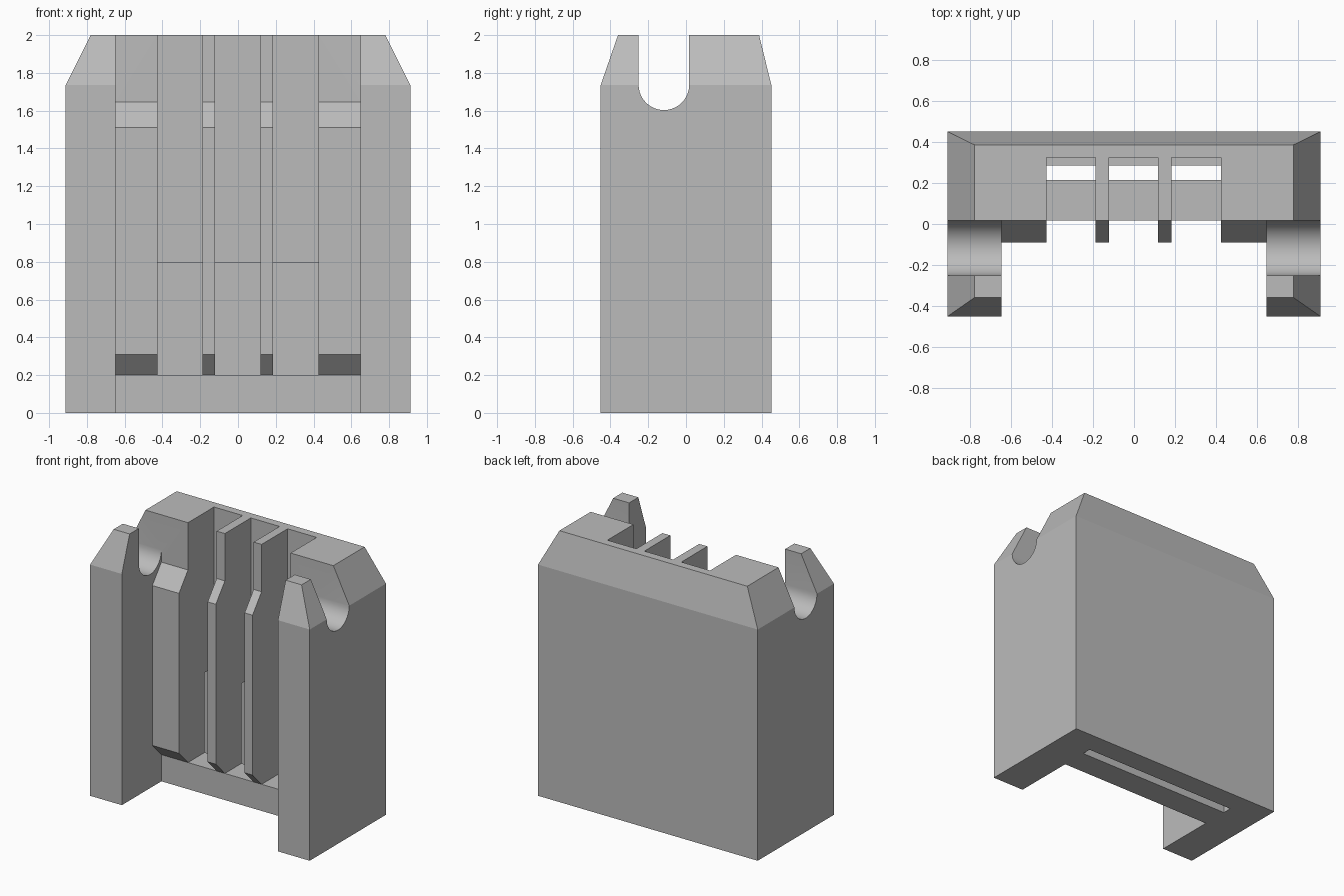
import bpy, bmesh, math

old = bpy.data.objects.get("Cube")
if old:
    bpy.data.objects.remove(old, do_unlink=True)

grey = bpy.data.materials.new("plain grey")
grey.use_nodes = True
grey.diffuse_color = (0.5, 0.5, 0.5, 1)
grey.node_tree.nodes["Principled BSDF"].inputs["Base Color"].default_value = (0.5, 0.5, 0.5, 1)


def make_object(name, bm):
    bmesh.ops.recalc_face_normals(bm, faces=bm.faces)
    mesh = bpy.data.meshes.new(name)
    bm.to_mesh(mesh)
    bm.free()
    mesh.materials.append(grey)
    obj = bpy.data.objects.new(name, mesh)
    bpy.context.collection.objects.link(obj)
    return obj


def extrude_profile(name, profile, x0, x1):
    """Sweep a closed (y, z) profile along x."""
    bm = bmesh.new()
    face = bm.faces.new([bm.verts.new((x0, y, z)) for y, z in profile])
    new = bmesh.ops.extrude_face_region(bm, geom=[face])["geom"]
    moved = [v for v in new if isinstance(v, bmesh.types.BMVert)]
    bmesh.ops.translate(bm, verts=moved, vec=(x1 - x0, 0, 0))
    return make_object(name, bm)


# Block with a tapered top
bm = bmesh.new()
levels = [(0, 0.912, -0.452, 0.452), (1.735, 0.912, -0.452, 0.452), (2, 0.78, -0.36, 0.387)]
rings = [[bm.verts.new(p) for p in ((-w, f, z), (w, f, z), (w, b, z), (-w, b, z))]
         for z, w, f, b in levels]
for low, high in zip(rings, rings[1:]):
    for i in range(4):
        j = (i + 1) % 4
        bm.faces.new((low[i], low[j], high[j], high[i]))
bm.faces.new(rings[0])
bm.faces.new(rings[-1])
body = make_object("holder_body", bm)

FRONT, INNER = 0.017, 0.648
cutters = []

# Front recess between the legs, leaving the raised rib contour
cutters.append(extrude_profile("recess_cutter", [
    (-1, -1), (FRONT, -1), (FRONT, 0.2), (-0.09, 0.31), (-0.09, 1.51),
    (FRONT, 1.645), (FRONT, 3), (-1, 3)], -INNER, INNER))

# Three upright channels with a stepped back wall
channel = [(-1, 0.2), (0.285, 0.2), (0.285, 0.8), (0.325, 0.8), (0.325, 3), (-1, 3)]
for x0, x1 in ((-0.427, -0.189), (-0.121, 0.118), (0.184, 0.425)):
    cutters.append(extrude_profile("channel_cutter", channel, x0, x1))

# Thin slot entering from below, behind the ribs
cutters.append(extrude_profile("slot_cutter", [
    (0.215, -1), (0.285, -1), (0.285, 0.8), (0.215, 0.8)], -INNER, INNER))

# Round-bottomed notches across the side walls
R, CY, CZ, STEPS = 0.134, FRONT - 0.134, 1.737, 20
notch = [(CY - R, 3)]
for i in range(STEPS + 1):
    a = math.pi + math.pi * i / STEPS
    notch.append((CY + R * math.cos(a), CZ + R * math.sin(a)))
notch.append((CY + R, 3))
for side in (-1, 1):
    cutters.append(extrude_profile("notch_cutter", notch, side * INNER, side * 1.3))

# Apply the cuts
bpy.ops.object.select_all(action='DESELECT')
bpy.context.view_layer.objects.active = body
body.select_set(True)
for cutter in cutters:
    cutter.hide_render = True
    mod = body.modifiers.new("cut", 'BOOLEAN')
    mod.operation = 'DIFFERENCE'
    mod.solver = 'EXACT'
    mod.object = cutter
    bpy.ops.object.modifier_apply(modifier=mod.name)
for cutter in cutters:
    bpy.data.objects.remove(cutter, do_unlink=True)

bpy.ops.object.shade_smooth_by_angle(angle=math.radians(12))
